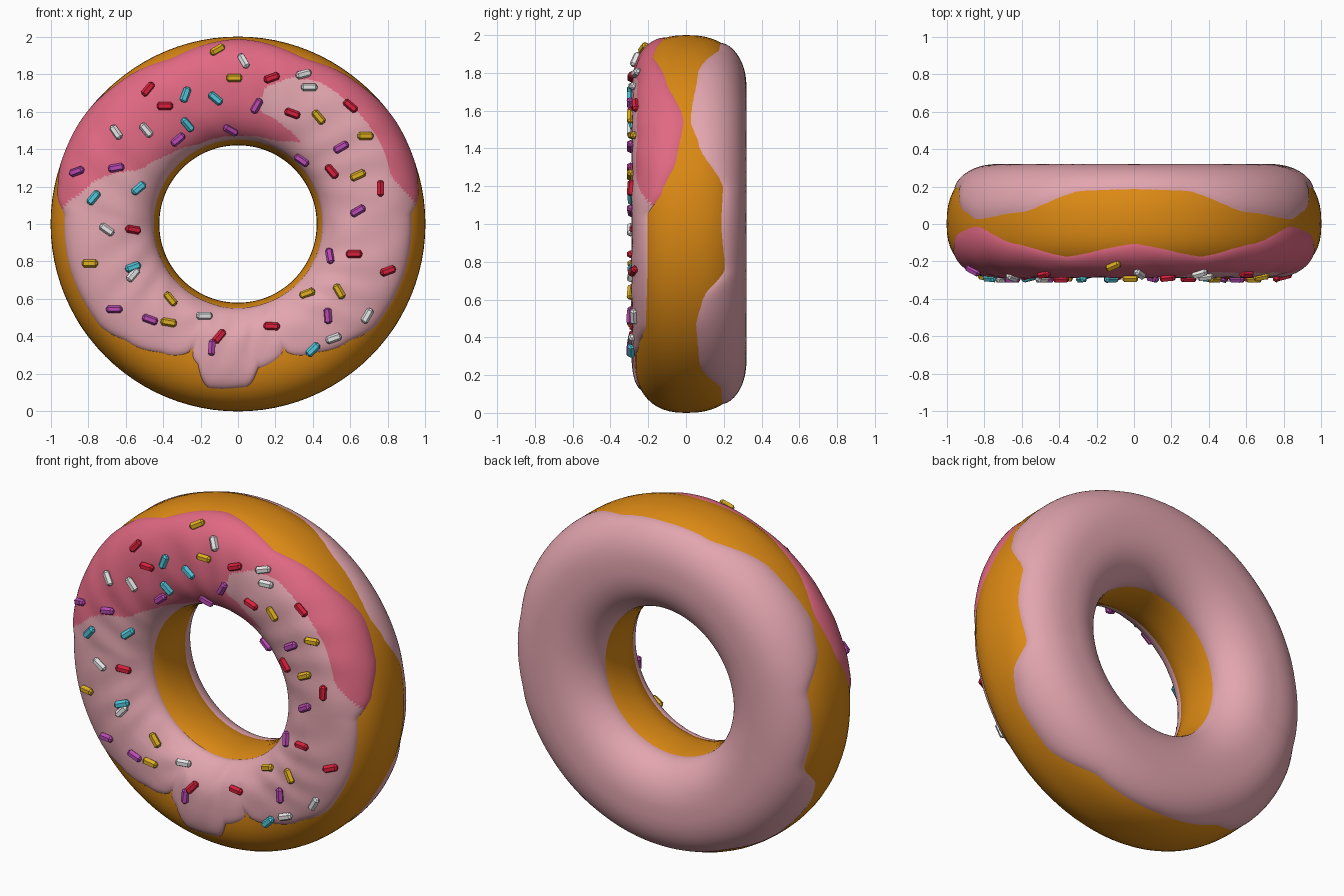
import bpy
import bmesh
from math import sin, cos, asin, atan2, degrees, radians, hypot, pi, copysign
from mathutils import Matrix, Vector

cube = bpy.data.objects.get("Cube")
if cube:
    bpy.data.objects.remove(cube)

RING, HALF_WIDTH, POWER = 0.71, 0.29, 2.4
FRONT_DEPTH, BACK_DEPTH = 0.272, 0.305
GLAZE = 0.016


def material(name, r, g, b):
    mat = bpy.data.materials.new(name)
    mat.use_nodes = True
    mat.diffuse_color = (r, g, b, 1)
    bsdf = mat.node_tree.nodes["Principled BSDF"]
    bsdf.inputs["Base Color"].default_value = (r, g, b, 1)
    bsdf.inputs["Roughness"].default_value = 0.6
    return mat


dough_brown = material("dough_orange", 0.71, 0.25, 0.007)
light_pink = material("light_pink_glaze", 0.77, 0.38, 0.43)
dark_pink = material("dark_pink_glaze", 0.75, 0.14, 0.225)


def curve(points, x):
    """Smoothly interpolate a sorted list of (position, value) pairs."""
    if x <= points[0][0]:
        return points[0][1]
    for (x0, v0), (x1, v1) in zip(points, points[1:]):
        if x <= x1:
            t = (x - x0) / (x1 - x0)
            t = 0.5 * t + 0.5 * t * t * (3 - 2 * t)
            return v0 + (v1 - v0) * t
    return points[-1][1]


def signed_pow(value, power):
    return copysign(abs(value) ** power, value)


def depth(y):
    return FRONT_DEPTH if y < 0 else BACK_DEPTH


def phi_at(y):
    """Angle round the tube at which the outer wall has this y."""
    return asin(signed_pow(y / depth(y), POWER / 2))


def ring_point(a, phi, thick=0.0):
    u = signed_pow(cos(phi), 2 / POWER)
    v = signed_pow(sin(phi), 2 / POWER)
    r = RING + (HALF_WIDTH + thick) * u
    return Vector((r * sin(a), (depth(v) + thick) * v, 1 + r * cos(a)))


def finish(name, bm, mats, smooth=True):
    mesh = bpy.data.meshes.new(name)
    bm.to_mesh(mesh)
    bm.free()
    for mat in mats:
        mesh.materials.append(mat)
    for poly in mesh.polygons:
        poly.use_smooth = smooth
    obj = bpy.data.objects.new(name, mesh)
    bpy.context.collection.objects.link(obj)
    return obj


def tube_part(name, mats, segments, rows, span, thickness, colour_rule=None):
    """Sweep a strip of the tube section round the ring."""
    bm = bmesh.new()
    grid = []
    for i in range(segments):
        a = 2 * pi * i / segments
        low, high = span(degrees(a))
        grid.append([bm.verts.new(ring_point(a, low + (high - low) * j / rows, thickness(a, j / rows)))
                     for j in range(rows + 1)])
    for i, here in enumerate(grid):
        there = grid[(i + 1) % segments]
        for j in range(rows):
            face = bm.faces.new((here[j], there[j], there[j + 1], here[j + 1]))
            if colour_rule:
                face.material_index = colour_rule(face.calc_center_median())
    bmesh.ops.remove_doubles(bm, verts=bm.verts, dist=0.0001)
    return finish(name, bm, mats)


# Dough ring
tube_part("dough_ring", [dough_brown], 96, 48, lambda a: (0, 2 * pi), lambda a, s: 0)

# Wavy outer edges of the glaze: clockwise angle from the top, y on the wall
front_half = [(0, -.1), (22, -.17), (40, -.1), (57, 0), (70, -.04), (80, -.12), (87, -.2),
              (105, -.2), (126, -.21), (137, -.245), (150, -.265), (160, -.272)]
front_tip = [(172, -.268), (177, -.24), (190, -.23), (196, -.268)]
back_half = [(0, .18), (17, .17), (37, .05), (57, .01), (66, .06), (78, .19), (90, .18),
             (105, .2), (113, .08), (122, .04), (138, .06), (155, .18), (180, .19)]


def mirrored(half):
    return [(360 - a, y) for a, y in reversed(half)]


front_edge = front_half + front_tip + mirrored(front_half)
back_edge = back_half + mirrored(back_half)


def glaze_thickness(a, s):
    return GLAZE * (1 - abs(2 * s - 1) ** 10) - 0.004 * abs(2 * s - 1)


def lumpy_thickness(a, s):
    fade = sin(pi * s) ** 2
    return glaze_thickness(a, s) + 0.005 * fade * sin(13 * a + 2) * sin(9 * s + 5 * sin(3 * a))


# Dark pink patch over the top of the front, with a light tongue cut into its right side
patch_inner = [(-86, .95), (-76, .825), (-59, .583), (-43, .517), (-25, .474), (0, .47), (24, .485), (39, .55)]
tongue_low = [(10, .66), (12, .61), (29, .57), (39, .55)]
tongue_high = [(10, .68), (12, .75), (21, .836), (31, .875), (59, .875), (73, .857), (86, .97)]


def front_colour(co):
    a, r = degrees(atan2(co.x, co.z - 1)), hypot(co.x, co.z - 1)
    if abs(a) > 87:
        return 0
    if a > 39:
        return int(r > curve(tongue_high, a))
    in_tongue = a > 10 and curve(tongue_low, a) < r < curve(tongue_high, a)
    return int(r > curve(patch_inner, a) and not in_tongue)


tube_part("front_glaze", [light_pink, dark_pink], 360, 80,
          lambda a: (-pi - phi_at(-.14), phi_at(curve(front_edge, a))),
          lumpy_thickness, front_colour)
tube_part("back_glaze", [light_pink], 180, 40,
          lambda a: (phi_at(curve(back_edge, a)), pi - phi_at(.12)), glaze_thickness)


# Sprinkles lying on the front glaze
def front_surface(x, z):
    u = min(abs(hypot(x, z - 1) - RING) / (HALF_WIDTH + GLAZE), 0.97)
    y = -(FRONT_DEPTH + GLAZE) * (1 - u ** POWER) ** (1 / POWER)
    return Vector((x, y, z))


def sprinkles(name, mat, places):
    bm = bmesh.new()
    for x, z, turn in places:
        step = Vector((cos(radians(turn)), 0, sin(radians(turn)))) * 0.03
        ahead = front_surface(x + step.x, z + step.z)
        behind = front_surface(x - step.x, z - step.z)
        place = Matrix.Translation(front_surface(x, z) + Vector((0, -0.006, 0)))
        spin = (ahead - behind).to_track_quat("Z", "Y").to_matrix().to_4x4()
        body = bmesh.ops.create_cone(bm, cap_ends=True, segments=6, radius1=0.021,
                                     radius2=0.021, depth=0.085)["verts"]
        edges = {e for v in body for e in v.link_edges if abs(e.verts[0].co.z - e.verts[1].co.z) < 0.01}
        bmesh.ops.transform(bm, matrix=place @ spin, verts=body)
        bmesh.ops.bevel(bm, geom=list(edges), offset=0.01, segments=1, affect="EDGES")
    finish(name, bm, [mat], smooth=False)


sprinkles("red_sprinkles", material("red", 0.7, 0.015, 0.045), [
    (-.48, 1.72, 50), (-.39, 1.63, 0), (.18, 1.78, 20), (.29, 1.59, -20), (.6, 1.63, -40),
    (.5, 1.28, -50), (.76, 1.19, 90), (.62, .84, 0), (.8, .75, 20), (-.56, .97, -10),
    (.18, .455, -3), (-.1, .4, 50)])
sprinkles("white_sprinkles", material("white", 0.82, 0.82, 0.82), [
    (.03, 1.87, -60), (.35, 1.8, 15), (.38, 1.73, 0), (-.65, 1.49, -55), (-.49, 1.5, -50),
    (-.7, .97, -35), (-.18, .51, 0), (.69, .51, 60), (.51, .39, 20), (-.56, .73, 50)])
sprinkles("yellow_sprinkles", material("yellow", 0.73, 0.43, 0.015), [
    (-.11, 1.93, 30), (-.02, 1.78, 0), (.43, 1.57, -50), (.68, 1.47, 0), (.64, 1.26, 25),
    (.37, .63, 20), (.54, .64, -60), (-.36, .6, -50), (-.37, .475, -10), (-.79, .79, 0)])
sprinkles("cyan_sprinkles", material("cyan", 0.08, 0.58, 0.72), [
    (-.28, 1.69, 70), (-.12, 1.67, -40), (-.27, 1.53, -50), (-.53, 1.19, 40),
    (-.77, 1.14, 50), (.4, .33, 45), (-.56, .77, 20)])
sprinkles("purple_sprinkles", material("purple", 0.48, 0.07, 0.45), [
    (.1, 1.63, 60), (-.04, 1.5, -30), (-.32, 1.45, 40), (-.86, 1.28, 20), (-.65, 1.3, 10),
    (.55, 1.41, 30), (.34, 1.34, -35), (.64, 1.07, 30), (.49, .83, -80), (.48, .51, -85),
    (-.14, .34, 85), (-.47, .49, -20), (-.66, .545, 0)])
